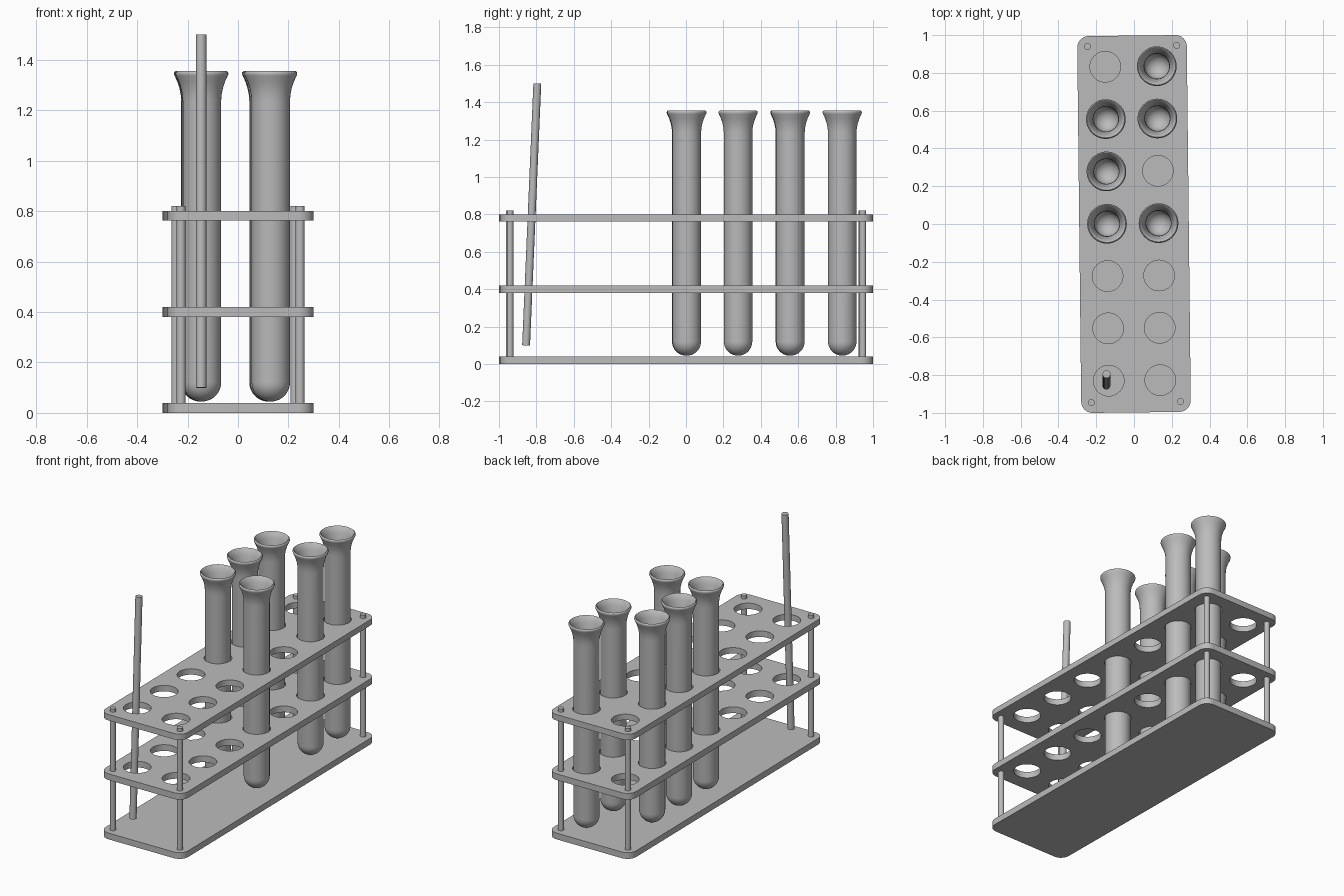
import bpy, bmesh, math
from mathutils import Matrix, Vector

cube = bpy.data.objects.get("Cube")
if cube:
    bpy.data.objects.remove(cube, do_unlink=True)

grey = bpy.data.materials.new("plain_grey")
grey.use_nodes = True
grey.diffuse_color = (0.5, 0.5, 0.5, 1)
grey.node_tree.nodes["Principled BSDF"].inputs["Base Color"].default_value = (0.5, 0.5, 0.5, 1)

TURN = 0.011                      # the rack stands slightly askew
ROT = Matrix.Rotation(TURN, 4, 'Z')
HX, HY, CORNER = 0.29, 0.9975, 0.06
COLUMNS = (-0.143, 0.13)
ROWS = [0.003 + 0.277 * i for i in range(-3, 4)]


def finish(obj, angle=35):
    if not obj.data.materials:
        obj.data.materials.append(grey)
    bpy.ops.object.select_all(action='DESELECT')
    obj.select_set(True)
    bpy.context.view_layer.objects.active = obj
    if obj.type == 'CURVE':
        bpy.ops.object.convert(target='MESH')
    bpy.ops.object.shade_smooth_by_angle(angle=math.radians(angle))


def add_object(name, data):
    obj = bpy.data.objects.new(name, data)
    bpy.context.collection.objects.link(obj)
    return obj


def arc(cx, cy, r, start, end, n):
    return [(cx + r * math.cos(start + (end - start) * i / n),
             cy + r * math.sin(start + (end - start) * i / n)) for i in range(n + 1)]


def plate(name, z0, z1, holes):
    # Rounded rectangle with optional round holes, extruded
    cu = bpy.data.curves.new(name, 'CURVE')
    cu.dimensions = '2D'
    cu.fill_mode = 'BOTH'
    cu.extrude = (z1 - z0) / 2
    outline = []
    for k, (sx, sy) in enumerate([(1, 1), (-1, 1), (-1, -1), (1, -1)]):
        a = k * math.pi / 2
        outline += arc(sx * (HX - CORNER), sy * (HY - CORNER), CORNER, a, a + math.pi / 2, 8)
    loops = [outline]
    if holes:
        loops += [arc(x, y, 0.081, 0, 2 * math.pi, 40)[:-1] for x in COLUMNS for y in ROWS]
    for pts in loops:
        sp = cu.splines.new('POLY')
        sp.points.add(len(pts) - 1)
        for p, (x, y) in zip(sp.points, pts):
            p.co = (x, y, 0, 1)
        sp.use_cyclic_u = True
    obj = add_object(name, cu)
    obj.location.z = (z0 + z1) / 2
    obj.rotation_euler.z = TURN
    finish(obj)


def rod(name, start, end, radius, segments=24):
    # Solid cylinder between two points
    start, end = Vector(start), Vector(end)
    axis = end - start
    bm = bmesh.new()
    bmesh.ops.create_cone(bm, cap_ends=True, segments=segments, radius1=radius,
                          radius2=radius, depth=axis.length)
    me = bpy.data.meshes.new(name)
    bm.to_mesh(me)
    bm.free()
    obj = add_object(name, me)
    obj.location = (start + end) / 2
    obj.rotation_euler = axis.to_track_quat('Z', 'Y').to_euler()
    finish(obj)


def tube_mesh():
    # Round-bottomed, hollow tube with a flared lip, spun from its wall profile
    r, wall, z0 = 0.076, 0.010, 0.045
    zc = z0 + r
    outer = arc(0, zc, r, -math.pi / 2, 0, 10)
    outer += [(r, 1.235), (0.078, 1.262), (0.083, 1.287), (0.091, 1.312), (0.102, 1.336)]
    lip = [(0.105, 1.344), (0.104, 1.351), (0.099, 1.355), (0.094, 1.352)]
    inner = [(0.082, 1.316), (0.073, 1.289), (0.068, 1.264), (r - wall, 1.235)]
    inner += arc(0, zc, r - wall, 0, -math.pi / 2, 10)
    profile = outer + lip + inner
    bm = bmesh.new()
    verts = [bm.verts.new((max(x, 0), 0, z)) for x, z in profile]
    edges = [bm.edges.new(pair) for pair in zip(verts, verts[1:])]
    bmesh.ops.spin(bm, geom=verts + edges, cent=(0, 0, 0), axis=(0, 0, 1),
                   angle=2 * math.pi, steps=40)
    bmesh.ops.remove_doubles(bm, verts=bm.verts[:], dist=0.0003)
    bmesh.ops.dissolve_degenerate(bm, edges=bm.edges[:], dist=0.0001)
    bmesh.ops.recalc_face_normals(bm, faces=bm.faces[:])
    me = bpy.data.meshes.new("test_tube")
    bm.to_mesh(me)
    bm.free()
    return me


# Rack shelves
plate("base_plate", 0.0, 0.04, False)
plate("middle_plate", 0.38, 0.42, True)
plate("top_plate", 0.762, 0.80, True)

# Corner posts
for sx, side in ((-1, "right"), (1, "left")):
    for sy, end in ((-1, "front"), (1, "back")):
        p = ROT @ Vector((sx * 0.236, sy * 0.943, 0))
        rod(f"{end}_{side}_post", (p.x, p.y, 0.02), (p.x, p.y, 0.82), 0.018)

# Test tubes, by column and row
tube = tube_mesh()
for i, (col, row) in enumerate([(0, 3), (0, 4), (0, 5), (1, 3), (1, 5), (1, 6)]):
    obj = add_object(f"test_tube_{i + 1}", tube)
    obj.location = ROT @ Vector((COLUMNS[col], ROWS[row], 0))
    finish(obj, 50)

# Leaning stirring rod
rod("stirring_rod", (-0.146, -0.855, 0.10), (-0.146, -0.795, 1.50), 0.021)
